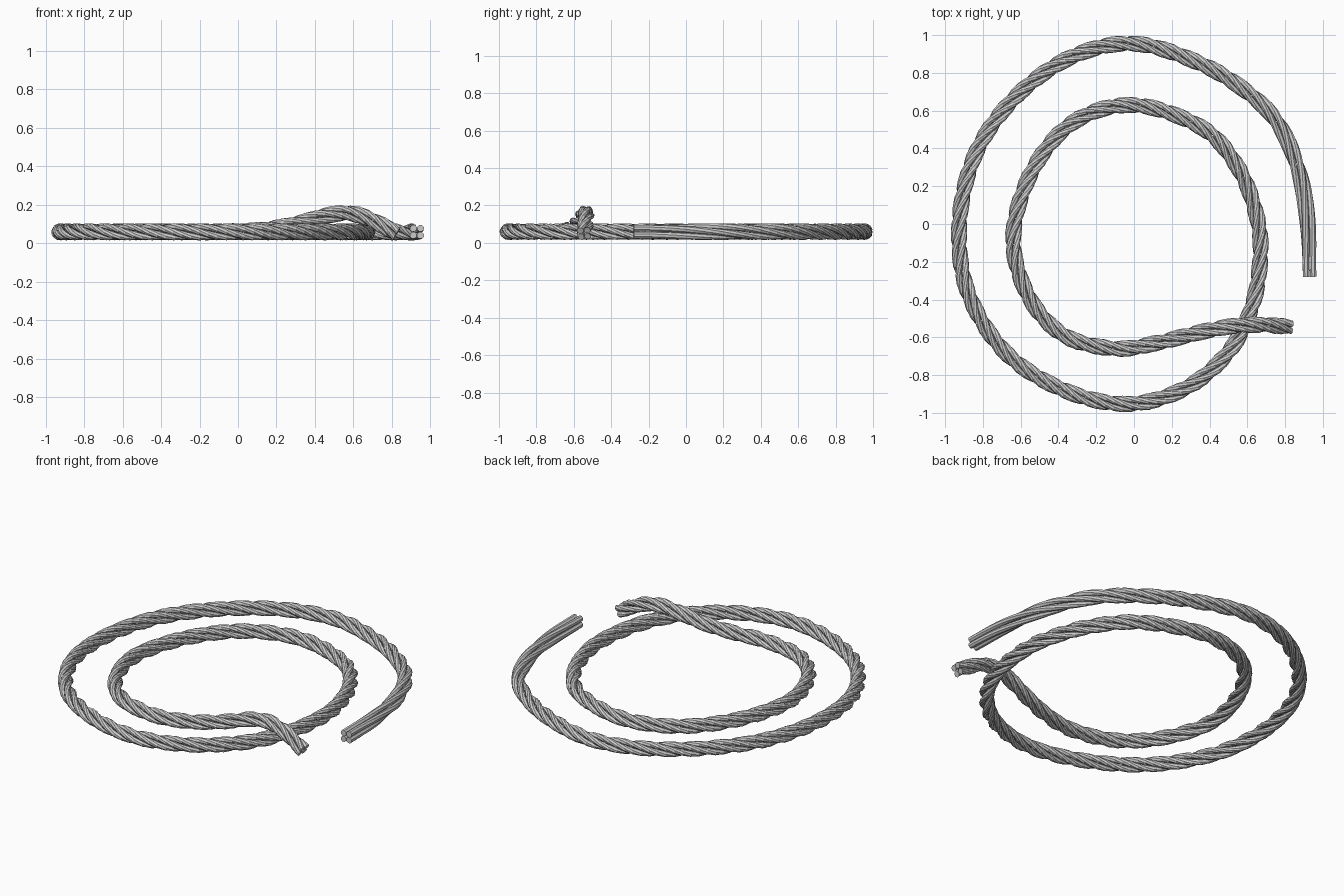
import bpy, bmesh, math
from mathutils import Vector

if "Cube" in bpy.data.objects:
    bpy.data.objects.remove(bpy.data.objects["Cube"])

# Centre line of the coiled rope: outer end -> inner end, crossing over itself
FLAT = 0.06
PATH = [(0.93, -0.28), (0.92, 0.0), (0.875, 0.27), (0.77, 0.52), (0.61, 0.69),
        (0.35, 0.85), (0.0, 0.955), (-0.33, 0.885), (-0.63, 0.67), (-0.84, 0.37),
        (-0.925, 0.0), (-0.88, -0.36), (-0.68, -0.68), (-0.37, -0.88), (-0.03, -0.953),
        (0.28, -0.865), (0.51, -0.665), (0.63, -0.42), (0.67, -0.15), (0.645, 0.06),
        (0.55, 0.3), (0.36, 0.51), (0.0, 0.63), (-0.32, 0.54), (-0.54, 0.28),
        (-0.64, -0.07), (-0.56, -0.38), (-0.37, -0.59), (-0.1, -0.66),
        (0.12, -0.63, 0.07), (0.3, -0.585, 0.1), (0.46, -0.55, 0.145),
        (0.58, -0.535, 0.157), (0.7, -0.535, 0.12), (0.825, -0.545, 0.05)]

STRANDS, SIDES = 4, 8
R_STRAND = 0.0185
R_LAY = R_STRAND * math.sqrt(2)
PITCH, RAMP, STEP = 0.56, 1.3, 0.045


def catmull(pts, n=16):
    pts = [Vector(p if len(p) == 3 else (*p, FLAT)) for p in pts]
    pts = [2 * pts[0] - pts[1]] + pts + [2 * pts[-1] - pts[-2]]
    out = []
    for a, b, c, d in zip(pts, pts[1:], pts[2:], pts[3:]):
        for k in range(n):
            t = k / n
            out.append(0.5 * (2 * b + (c - a) * t + (2 * a - 5 * b + 4 * c - d) * t * t
                              + (3 * b - a - 3 * c + d) * t ** 3))
    return out + [pts[-2]]


def resample(pts, step):
    """Even spacing along the path; returns points and the spacing used."""
    dist = [0.0]
    for a, b in zip(pts, pts[1:]):
        dist.append(dist[-1] + (b - a).length)
    n = round(dist[-1] / step)
    out, j = [], 0
    for i in range(n + 1):
        s = dist[-1] * i / n
        while j < len(pts) - 2 and dist[j + 1] < s:
            j += 1
        out.append(pts[j].lerp(pts[j + 1], (s - dist[j]) / (dist[j + 1] - dist[j])))
    return out, dist[-1] / n


line, spacing = resample(catmull(PATH), STEP)


def twist(s):
    """The lay starts straight at the outer end and tightens to full pitch."""
    turns = s * s / (2 * RAMP) if s < RAMP else s - RAMP / 2
    return math.pi / 4 + 2 * math.pi * turns / PITCH


def strand(index):
    bm = bmesh.new()
    rings = []
    for i, p in enumerate(line):
        t = (line[min(i + 1, len(line) - 1)] - line[max(i - 1, 0)]).normalized()
        side = Vector((0, 0, 1)).cross(t).normalized()
        up = t.cross(side)
        a = twist(i * spacing) + index * 2 * math.pi / STRANDS
        centre = p + R_LAY * (side * math.cos(a) + up * math.sin(a))
        ring = []
        for k in range(SIDES):
            b = a + 2 * math.pi * (k + 0.5) / SIDES
            ring.append(bm.verts.new(centre + R_STRAND * (side * math.cos(b) + up * math.sin(b))))
        rings.append(ring)
    for r0, r1 in zip(rings, rings[1:]):
        for k in range(SIDES):
            m = (k + 1) % SIDES
            bm.faces.new((r0[k], r0[m], r1[m], r1[k]))
    bm.faces.new(rings[0][::-1])
    bm.faces.new(rings[-1])
    bmesh.ops.recalc_face_normals(bm, faces=bm.faces)
    mesh = bpy.data.meshes.new(f"rope_strand_{index + 1}")
    bm.to_mesh(mesh)
    bm.free()
    bpy.context.collection.objects.link(bpy.data.objects.new(mesh.name, mesh))


# Four twisted strands make the rope
for i in range(STRANDS):
    strand(i)
